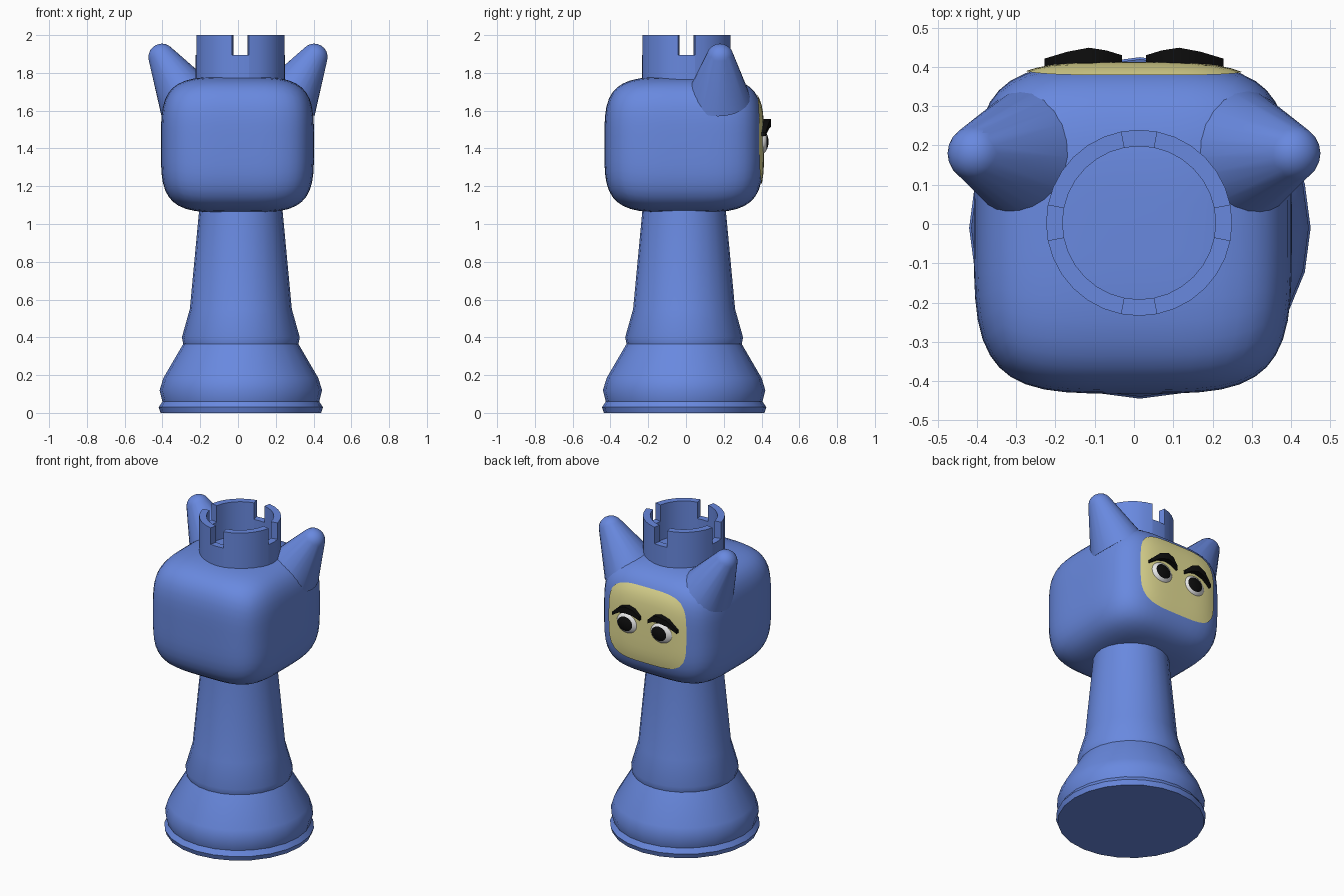
import bpy, bmesh, math
from mathutils import Vector

if "Cube" in bpy.data.objects:
    bpy.data.objects.remove(bpy.data.objects["Cube"])


def material(name, rgb):
    m = bpy.data.materials.new(name)
    m.diffuse_color = (*rgb, 1)
    m.use_nodes = True
    m.node_tree.nodes["Principled BSDF"].inputs["Base Color"].default_value = m.diffuse_color
    return m


BLUE = material("soft blue", (0.14, 0.25, 0.74))
CREAM = material("pale yellow", (0.78, 0.73, 0.30))
WHITE = material("white", (0.85, 0.85, 0.85))
BLACK = material("black", (0.004, 0.004, 0.004))


def finish(name, bm, mats, angle=40):
    bmesh.ops.remove_doubles(bm, verts=bm.verts, dist=1e-5)
    bmesh.ops.recalc_face_normals(bm, faces=bm.faces)
    me = bpy.data.meshes.new(name)
    bm.to_mesh(me)
    bm.free()
    for m in mats:
        me.materials.append(m)
    me.shade_smooth()
    me.set_sharp_from_angle(angle=math.radians(angle))
    ob = bpy.data.objects.new(name, me)
    bpy.context.collection.objects.link(ob)
    return ob


def skin(bm, rings, cap=True):
    """Join closed rings of points with quads."""
    vs = [[bm.verts.new(p) for p in r] for r in rings]
    n = len(vs[0])
    for a, b in zip(vs, vs[1:]):
        for i in range(n):
            bm.faces.new((a[i], a[(i + 1) % n], b[(i + 1) % n], b[i]))
    if cap:
        bm.faces.new(vs[0])
        bm.faces.new(vs[-1])


# Turned body
PROFILE = [(0.425, 0), (0.435, 0.03), (0.415, 0.06), (0.43, 0.12), (0.41, 0.185),
           (0.305, 0.365), (0.312, 0.40), (0.27, 0.55), (0.222, 1.06), (0.21, 1.2)]
bm = bmesh.new()
N = 24
skin(bm, [[(0.015 + r * math.cos(2 * math.pi * i / N), -0.01 + r * math.sin(2 * math.pi * i / N), z)
           for i in range(N)] for r, z in PROFILE])
finish("body", bm, [BLUE])

# Boxy rounded head
C = Vector((-0.003, -0.012, 1.42))
R = Vector((0.405, 0.42, 0.36))
P = 4
bm = bmesh.new()
bmesh.ops.create_cube(bm, size=2)
bmesh.ops.subdivide_edges(bm, edges=bm.edges[:], cuts=13, use_grid_fill=True)
for v in bm.verts:
    k = sum(abs(c) ** P for c in v.co) ** (-1 / P)
    v.co = C + Vector([c * k * r for c, r in zip(v.co, R)])
finish("head", bm, [BLUE])


def head_y(x, z):
    """Depth of the head's face side at x, z."""
    s = 1 - abs((x - C.x) / R.x) ** P - abs((z - C.z) / R.z) ** P
    return C.y + R.y * max(s, 0) ** (1 / P)


# Face patch: rounded rectangle lying on the head
bm = bmesh.new()
rings = []
for k in (0.05, 0.2, 0.4, 0.6, 0.75, 0.9, 1.0):
    ring = []
    for i in range(48):
        c, s = math.cos(i * math.pi / 24), math.sin(i * math.pi / 24)
        q = k * (abs(c) ** 4 + abs(s) ** 4) ** -0.25
        x, z = 0.275 * c * q, 1.445 + 0.238 * s * q
        ring.append((x, head_y(x, z) + 0.005, z))
    rings.append(ring)
skin(bm, rings, cap=False)
bm.faces.new([v for v in bm.verts][:48])
face = finish("face_patch", bm, [CREAM])
if face.data.polygons[0].normal.y < 0:
    face.data.flip_normals()

# Ears: rounded tip blended to an oval root
for side, label in ((-1, "left"), (1, "right")):
    bm = bmesh.new()
    bmesh.ops.create_icosphere(bm, subdivisions=3, radius=0.072)
    for v in bm.verts:
        v.co += Vector((side * 0.403, 0.18, 1.883))
    for i in range(24):
        t = i * math.pi / 12
        u = math.cos(t)
        bm.verts.new((side * (0.285 - 0.12 * u), 0.17 + 0.17 * math.sin(t), 1.67 + 0.1 * u))
    hull = bmesh.ops.convex_hull(bm, input=bm.verts[:])
    junk = {g for g in hull["geom_interior"] + hull["geom_unused"] if isinstance(g, bmesh.types.BMVert)}
    bmesh.ops.delete(bm, geom=list(junk), context='VERTS')
    finish(label + "_ear", bm, [BLUE], 60)


# Battlement crown with four notches
def arc_block(bm, a0, a1, steps, z0, z1, ri=0.195, ro=0.237):
    rings = []
    for i in range(steps + 1):
        a = math.radians(a0 + (a1 - a0) * i / steps)
        rings.append([(0.013 + r * math.cos(a), 0.003 + r * math.sin(a), z)
                      for r, z in ((ri, z0), (ro, z0), (ro, z1), (ri, z1))])
    skin(bm, rings)


for k in range(4):
    for name, a0, a1, n, top in (("crown_block", 11, 79, 6, 2.0), ("crown_notch", -11, 11, 2, 1.895)):
        bm = bmesh.new()
        arc_block(bm, 90 * k + a0, 90 * k + a1, n, 1.7, top)
        finish(name, bm, [BLUE], 35)

# Eyes with pupils, and arched brows
BROW = [(0.03, 1.495), (0.07, 1.525), (0.115, 1.535), (0.17, 1.52), (0.228, 1.475)]
for side, label in ((-1, "left"), (1, "right")):
    bm = bmesh.new()
    rings = []
    for j in range(17):
        a = math.radians(2 + 98 * j / 16)
        rings.append([(side * 0.12 + 0.018 * math.cos(a) + 0.083 * math.sin(a) * math.cos(t),
                       0.385 + 0.052 * math.cos(a),
                       1.435 + 0.072 * math.sin(a) * math.sin(t))
                      for t in (i * math.pi / 14 for i in range(28))])
    skin(bm, rings)
    for f in bm.faces:
        f.material_index = int(f.calc_center_median().y > 0.385 + 0.052 * math.cos(math.radians(36)))
    bm.faces.ensure_lookup_table()
    bm.faces[-1].material_index = 0
    finish(label + "_eye", bm, [WHITE, BLACK])

    bm = bmesh.new()
    rings = []
    for i, (x, z) in enumerate(BROW):
        h = (0.012, 0.018, 0.02, 0.018, 0.01)[i]
        y0 = head_y(x, z) - 0.01
        y1 = head_y(x, z) + (0.022, 0.035, 0.043, 0.035, 0.025)[i]
        rings.append([(side * x, y0, z - h), (side * x, y1, z - h),
                      (side * x, y1, z + h), (side * x, y0, z + h)])
    skin(bm, rings)
    finish(label + "_brow", bm, [BLACK])
